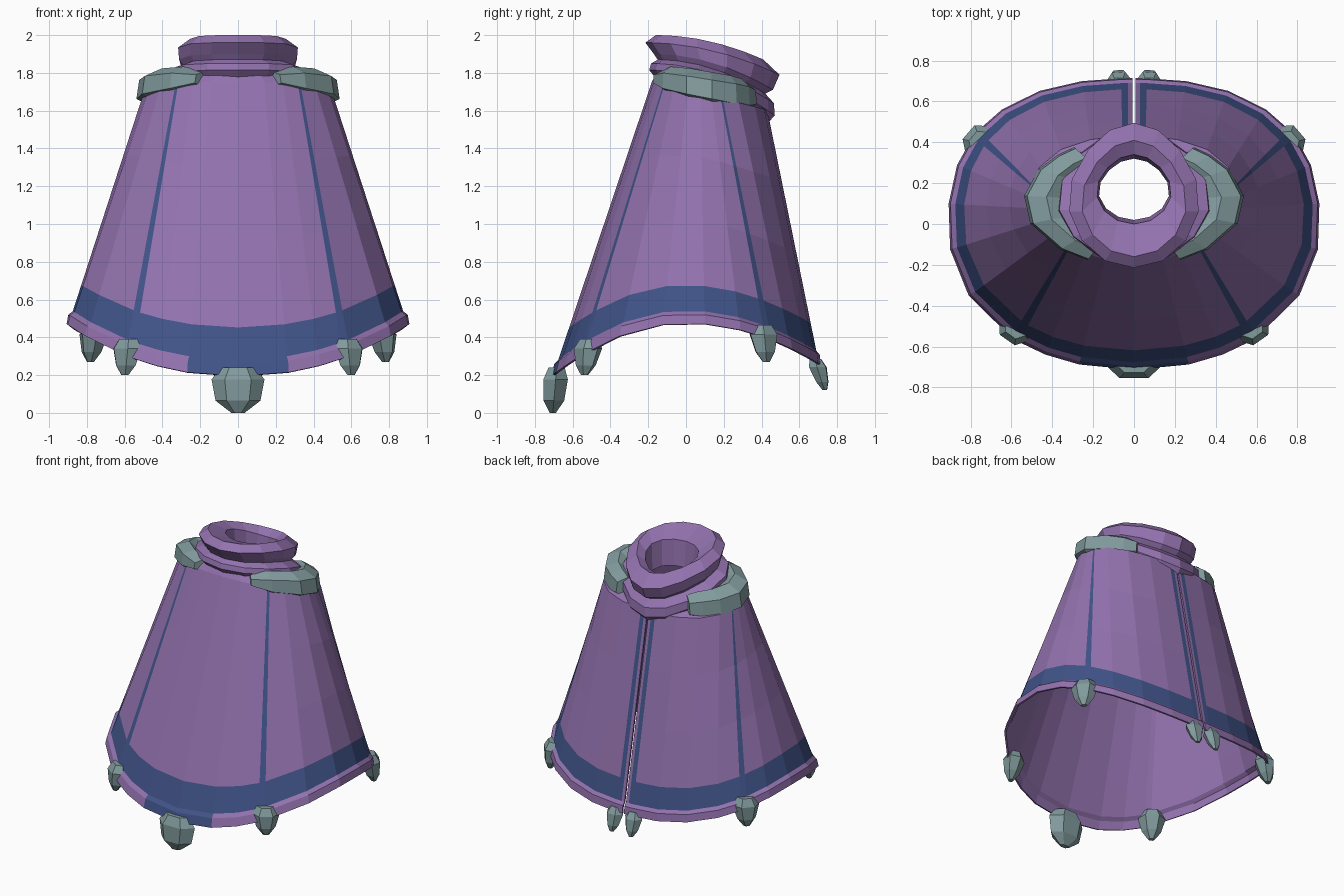
import bpy, bmesh
from math import sin, cos, radians, pi, atan2

cube = bpy.data.objects.get("Cube")
if cube:
    bpy.data.objects.remove(cube)


def material(name, rgb):
    m = bpy.data.materials.new(name)
    m.use_nodes = True
    color = (*rgb, 1)
    m.diffuse_color = color
    m.node_tree.nodes["Principled BSDF"].inputs["Base Color"].default_value = color
    return m


PURPLE = material("purple cloth", (0.29, 0.168, 0.425))
NAVY = material("navy trim", (0.052, 0.088, 0.25))
STONE = material("grey green stone", (0.22, 0.325, 0.335))


def finish(name, bm, mats, fix_normals=True):
    if fix_normals:
        bmesh.ops.recalc_face_normals(bm, faces=bm.faces)
    me = bpy.data.meshes.new(name)
    bm.to_mesh(me)
    bm.free()
    for m in mats:
        me.materials.append(m)
    ob = bpy.data.objects.new(name, me)
    bpy.context.collection.objects.link(ob)
    return ob


def loft(bm, rings, wrap=False, caps=False):
    """Skin closed rings of equal length."""
    rows = [[bm.verts.new(p) for p in ring] for ring in rings]
    n = len(rows[0])
    pairs = list(zip(rows, rows[1:]))
    if wrap:
        pairs.append((rows[-1], rows[0]))
    for a, b in pairs:
        for i in range(n):
            j = (i + 1) % n
            bm.faces.new((a[i], a[j], b[j], b[i]))
    if caps:
        bm.faces.new(rows[0])
        bm.faces.new(rows[-1])


# Cloak: columns run from the back slit round one side to the front,
# each with an angle at the shoulder and an angle at the hem
def stripe(top, hem):
    return [(top + 1, hem + 1.5), (top - 1, hem - 1.5)]


half = [(89.3, 89.6), (86.8, 88.2), (83.5, 86), (66, 74), (48, 61), (29, 48)]
half += stripe(12, 36) + [(2, 23), (-9, 8), (-22, -10), (-37, -29)]
half += stripe(-51, -51) + [(-62, -62), (-74, -73), (-90, -90)]
columns = half + [(-180 - t, -180 - h) for t, h in reversed(half[:-1])]
stripe_starts = {1, 6, 12}
stripe_columns = stripe_starts | {len(columns) - 2 - c for c in stripe_starts}


def full_oval(deg):
    """Unit oval, squarer towards the back."""
    c, s = cos(radians(deg)), sin(radians(deg))
    n = 2.4 if s > 0 else 2.12
    f = (abs(c) ** n + abs(s) ** n) ** (-1 / n)
    return c * f, s * f


def cloak_point(top, hem, t, grow):
    """t below 0 is the neck, 0 the shoulder, 1 the hem."""
    c, s = full_oval(top)
    if t < 0:
        return (0.33 * c, 0.13 + 0.27 * s, 1.72 - 0.10 * s)
    shoulder = (0.505 * c, 0.125 + 0.305 * s, 1.68 - 0.075 * s)
    c, s = full_oval(hem)
    drop = (0.28 if s < 0 else 0.22) * s * s
    rim = (0.9 * c, 0.705 * s, 0.475 - drop)
    x, y, z = (p + (q - p) * t for p, q in zip(shoulder, rim))
    return (x * grow, y * grow, z)


# Height step and outward swell of each row; the last rows form the hem roll
levels = [(-1, 1), (0, 1), (0.28, 1), (0.56, 1), (0.835, 1), (0.945, 1), (0.96, 1.02), (1, 1.012)]
bm = bmesh.new()
grid = [[bm.verts.new(cloak_point(t, h, *lv)) for t, h in columns] for lv in levels]
for r in range(len(levels) - 1):
    for c in range(len(columns) - 1):
        f = bm.faces.new((grid[r][c], grid[r][c + 1], grid[r + 1][c + 1], grid[r + 1][c]))
        mid = f.calc_center_median()
        in_band = r == 4 and 0 < c < len(columns) - 2
        in_stripe = 1 <= r <= 3 and c in stripe_columns
        front_lip = r >= 5 and mid.y < 0 and abs(mid.x) < 0.2
        f.material_index = 1 if in_band or in_stripe or front_lip else 0
cloak = finish("cloak", bm, [PURPLE, NAVY, PURPLE], fix_normals=False)
lining = cloak.modifiers.new("lining", "SOLIDIFY")
lining.thickness = 0.012
lining.offset = -1
lining.material_offset = 2

# Rolled collar: half width, front y, back y, front z, back z
profile = [
    (0.34, -0.15, 0.42, 1.76, 1.52),
    (0.38, -0.195, 0.47, 1.815, 1.575),
    (0.375, -0.185, 0.465, 1.85, 1.64),
    (0.30, -0.15, 0.42, 1.87, 1.69),
    (0.32, -0.17, 0.46, 1.90, 1.71),
    (0.325, -0.215, 0.495, 1.96, 1.79),
    (0.26, -0.16, 0.41, 2.00, 1.87),
    (0.185, 0.0, 0.34, 1.94, 1.84),
    (0.175, 0.02, 0.32, 1.76, 1.62),
]
SEGMENTS = 14
rings = []
for rx, y0, y1, z0, z1 in profile:
    ring = []
    for i in range(SEGMENTS):
        a = pi / 2 + 2 * pi * i / SEGMENTS
        s = sin(a)
        k = (s + 1) / 2
        pinch = 1 - 0.18 * max(0, s)
        ring.append((rx * cos(a) * pinch, y0 + (y1 - y0) * k, z0 + (z1 - z0) * k * k))
    rings.append(ring)
bm = bmesh.new()
loft(bm, rings, wrap=True)
finish("collar", bm, [PURPLE])

# Crescent shoulder plates
for side, label in ((1, "left"), (-1, "right")):
    rings = []
    for deg, grow in ((-65, 0.45), (-48, 0.85), (-20, 1), (5, 1.05), (30, 1.1), (46, 1.05), (57, 0.8)):
        a = radians(deg)
        ring = []
        for rx, ry, z in ((0.50, 0.29, -0.07), (0.54, 0.315, -0.05), (0.525, 0.31, 0.045),
                          (0.43, 0.255, 0.085), (0.30, 0.20, 0.02), (0.30, 0.20, -0.03)):
            ring.append((side * rx * cos(a), 0.11 + ry * sin(a),
                         1.72 - 0.055 * sin(a) + z * grow))
        rings.append(ring)
    bm = bmesh.new()
    loft(bm, rings, caps=True)
    finish(label + "_shoulder_plate", bm, [STONE])


# Tooth shaped stones hanging from the hem, leaning outward at the tip
def hem_stone(name, x, y, low, high, width, depth, taper, lean):
    turn = atan2(y / 0.5, x / 0.8)
    rings = []
    for h, k in ((0, 0.25), (0.27, taper), (0.74, 1), (1, 0.66)):
        ring = []
        for i in range(6):
            a = 2 * pi * i / 6
            u = width / 2 * k * cos(a)
            n = depth / 2 * k * sin(a) / 0.87 + lean * (0.5 - h)
            ring.append((x - u * sin(turn) + n * cos(turn),
                         y + u * cos(turn) + n * sin(turn), low + (high - low) * h))
        rings.append(ring)
    bm = bmesh.new()
    loft(bm, rings, caps=True)
    finish(name, bm, [STONE])


hem_stone("front_stone", 0, -0.695, 0.0, 0.24, 0.28, 0.13, 0.85, 0.02)
for side, label in ((1, "left"), (-1, "right")):
    hem_stone(label + "_front_stone", side * 0.59, -0.525, 0.20, 0.39, 0.18, 0.12, 0.7, 0.03)
    hem_stone(label + "_side_stone", side * 0.77, 0.415, 0.27, 0.465, 0.18, 0.12, 0.7, 0.03)
    hem_stone(label + "_back_stone", side * 0.074, 0.71, 0.12, 0.285, 0.13, 0.09, 0.7, 0.05)
